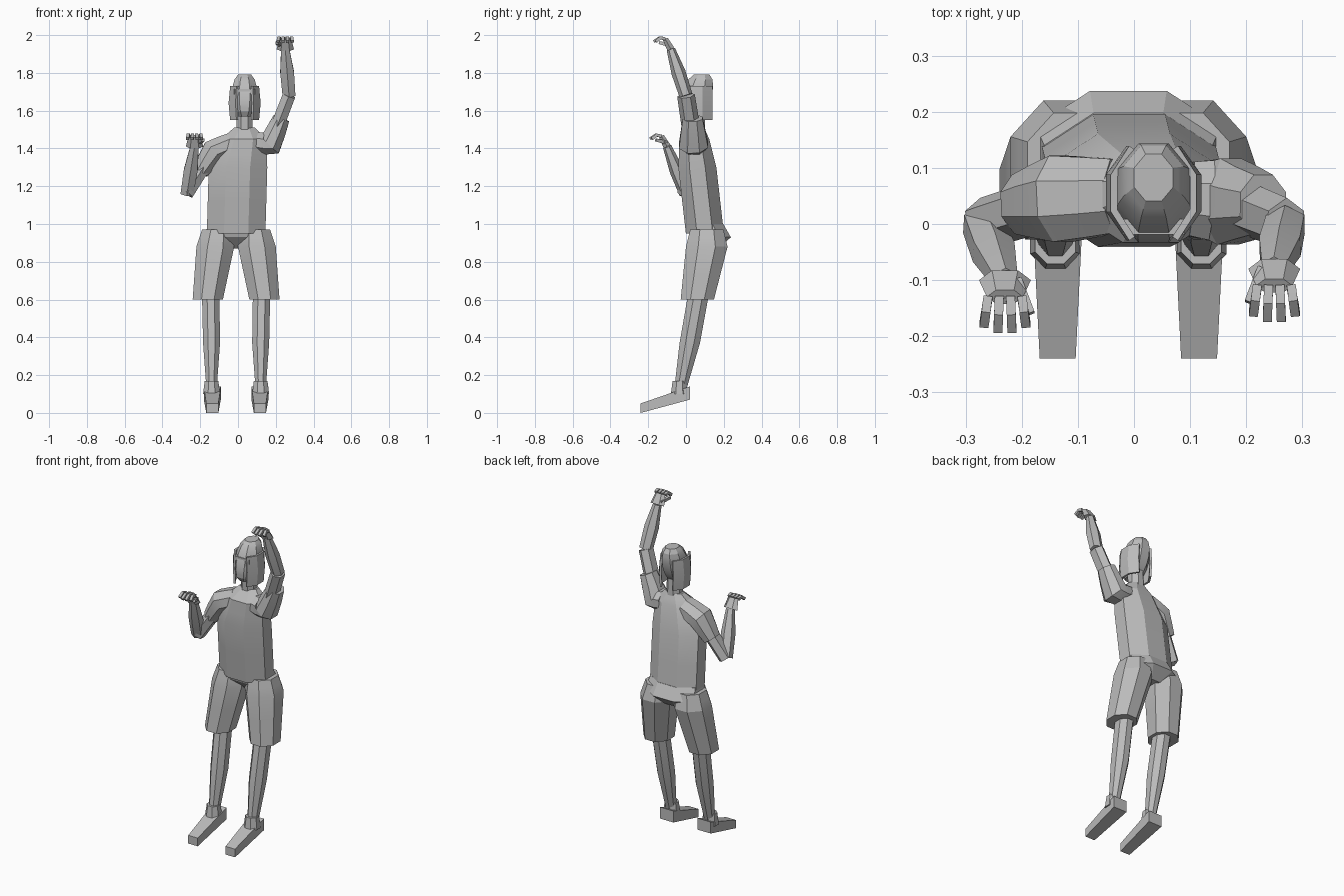
import bpy, bmesh, math
from mathutils import Vector

cube = bpy.data.objects.get("Cube")
if cube:
    bpy.data.objects.remove(cube)

grey = bpy.data.materials.new("plain grey")
grey.use_nodes = True
grey.diffuse_color = (.5, .5, .5, 1)
shader = grey.node_tree.nodes["Principled BSDF"]
shader.inputs["Base Color"].default_value = grey.diffuse_color

RIGHTWARD, BACKWARD, UPWARD = Vector((1, 0, 0)), Vector((0, 1, 0)), Vector((0, 0, 1))
HEAD = Vector((.035, .055, 1.68))


def finish(name, bm):
    bmesh.ops.recalc_face_normals(bm, faces=bm.faces)
    mesh = bpy.data.meshes.new(name)
    bm.to_mesh(mesh)
    bm.free()
    mesh.materials.append(grey)
    obj = bpy.data.objects.new(name, mesh)
    bpy.context.collection.objects.link(obj)
    bpy.ops.object.select_all(action="DESELECT")
    obj.select_set(True)
    bpy.context.view_layer.objects.active = obj
    bpy.ops.object.shade_smooth_by_angle(angle=math.radians(20))


def bridge(bm, rows, closed):
    for low, high in zip(rows, rows[1:]):
        for k in range(len(low) if closed else len(low) - 1):
            following = (k + 1) % len(low)
            bm.faces.new((low[k], low[following], high[following], high[k]))


def limb(name, joints, widths, depth=1, bulge=0, sides=8, level=False, across=BACKWARD):
    """Skin a chain of joints, with a swollen ring halfway along each span."""
    centres, radii = [joints[0]], [widths[0]]
    for i in range(1, len(joints)):
        centres += [joints[i - 1].lerp(joints[i], .5), joints[i]]
        radii += [(widths[i - 1] + widths[i]) / 2 * (1 + bulge), widths[i]]
    bm = bmesh.new()
    rows = []
    last = len(centres) - 1
    for i, (centre, radius) in enumerate(zip(centres, radii)):
        along = centres[min(i + 1, last)] - centres[max(i - 1, 0)]
        along = UPWARD if level else along.normalized()
        u = across.cross(along).normalized()
        v = along.cross(u) * depth
        row = []
        for k in range(sides):
            turn = math.tau * (k + .5) / sides
            offset = u * math.cos(turn) + v * math.sin(turn)
            row.append(bm.verts.new(centre + offset * radius / math.cos(math.pi / sides)))
        rows.append(row)
    bridge(bm, rows, closed=True)
    bm.faces.new(rows[0])
    bm.faces.new(rows[-1])
    finish(name, bm)


def head():
    # Egg shape leaning forward towards the chin
    centres, widths = [], []
    for step in range(1, 8):
        turn = math.pi * step / 8
        height = -.12 * math.cos(turn)
        centres.append(HEAD + UPWARD * height + BACKWARD * height / 4)
        widths.append(.068 * math.sin(turn) ** .7)
    limb("head", centres, widths, depth=1.2, level=True)


def side_flap(side, s):
    # Bent plate curving round the cheek
    bm = bmesh.new()
    rows = []
    for lift, lean in ((-.13, .9), (-.04, 1), (.05, .9)):
        row = []
        for k in range(4):
            turn = (k - 1.5) * .67
            outward = RIGHTWARD * s * .09 * lean * math.cos(turn)
            row.append(bm.verts.new(HEAD + outward + BACKWARD * .1 * math.sin(turn) + UPWARD * lift))
        rows.append(row)
    bridge(bm, rows, closed=False)
    bmesh.ops.recalc_face_normals(bm, faces=bm.faces)
    bmesh.ops.solidify(bm, geom=bm.faces[:], thickness=.012)
    finish(side + "_side_flap", bm)


def hand(side, s, wrist):
    def reach(start, outward, forward, upward):
        return start + RIGHTWARD * s * outward - BACKWARD * forward + UPWARD * upward

    knuckles = reach(wrist, 0, .03, .055)
    limb(side + "_palm", [wrist, knuckles], [.02, .014], depth=2, sides=6, across=RIGHTWARD)
    # Four fingers fan forward and curl down
    for i, finger in enumerate(("little", "ring", "middle", "index")):
        spread = .03 - .02 * i
        length = .06 if finger in ("ring", "middle") else .05
        base = reach(knuckles, spread, 0, 0)
        bend = reach(base, spread / 8, length / 2, .006)
        tip = reach(base, spread / 4, length, -.014)
        limb(f"{side}_{finger}_finger", [base, bend, tip], [.008] * 3, sides=4, across=RIGHTWARD)
    thumb = [reach(wrist, -.02, 0, .02), reach(wrist, -.045, .06, .035)]
    limb(side + "_thumb", thumb, [.01, .008], sides=4, across=RIGHTWARD)


def arm(side, s, shoulder, armpit, cuff, elbow, wrist):
    limb(side + "_sleeve", [shoulder, armpit, cuff], [.055, .064, .044], depth=1.2)
    limb(side + "_upper_arm", [armpit, elbow], [.036, .034], depth=1.2, sides=6)
    limb(side + "_forearm", [elbow, wrist], [.034, .022], depth=.9, bulge=.3, sides=6)
    hand(side, s, wrist)


def leg(side, s):
    def place(x, y, z):
        return Vector((s * x - .01, y, z))

    ankle = place(.13, -.035, .1)
    limb(side + "_shorts_leg", [place(.1, .11, .97), place(.11, .11, .88), place(.15, .06, .6)],
         [.08, .1, .08], depth=1.1, level=True)
    limb(side + "_shin", [place(.135, .07, .65), place(.13, .02, .37), ankle],
         [.046, .045, .025], depth=1.2, level=True)
    limb(side + "_ankle_cuff", [ankle, ankle + UPWARD * .07], [.045, .036], level=True)
    # Wedge shoe pointing down at the toe
    bm = bmesh.new()
    for toe in (0, 1):
        for top in (0, 1):
            for edge in (-1, 1):
                half = .045 - .013 * toe
                height = .07 * (1 - toe) + top * (.07 - .02 * toe)
                bm.verts.new(place(.126 + edge * half, .02 - .26 * toe, height))
    bmesh.ops.convex_hull(bm, input=bm.verts)
    finish(side + "_shoe", bm)


# Shirt and the seat of the shorts
waist, chest = Vector((-.01, .1, .95)), Vector((0, .06, 1.3))
shoulders, collar = Vector((.03, .045, 1.45)), Vector((.035, .06, 1.51))
limb("shirt", [waist, chest, shoulders, collar], [.155, .155, .12, .055], depth=.65, level=True)
seat = Vector((-.01, .13, .93))
limb("shorts_seat", [waist + UPWARD * .05, seat, seat - UPWARD * .06], [.15, .165, .07],
     depth=.65, level=True)

# Neck, head and brow
limb("neck", [collar - UPWARD * .05, HEAD - UPWARD * .08], [.043, .043], level=True)
head()
brow = HEAD + UPWARD * .02 - BACKWARD * .06
limb("brow", [brow - RIGHTWARD * .055, brow + RIGHTWARD * .055], [.014, .014], sides=4)

for side, s in (("left", 1), ("right", -1)):
    side_flap(side, s)
    leg(side, s)

# One arm raised overhead, the other bent at chest height
arm("left", 1, shoulder=Vector((.1, .045, 1.43)), armpit=Vector((.17, .04, 1.42)),
    cuff=Vector((.23, .035, 1.56)), elbow=Vector((.27, 0, 1.68)), wrist=Vector((.25, -.08, 1.925)))
arm("right", -1, shoulder=Vector((-.03, .05, 1.43)), armpit=Vector((-.13, .045, 1.385)),
    cuff=Vector((-.2, .035, 1.275)), elbow=Vector((-.27, 0, 1.16)), wrist=Vector((-.23, -.1, 1.41)))
